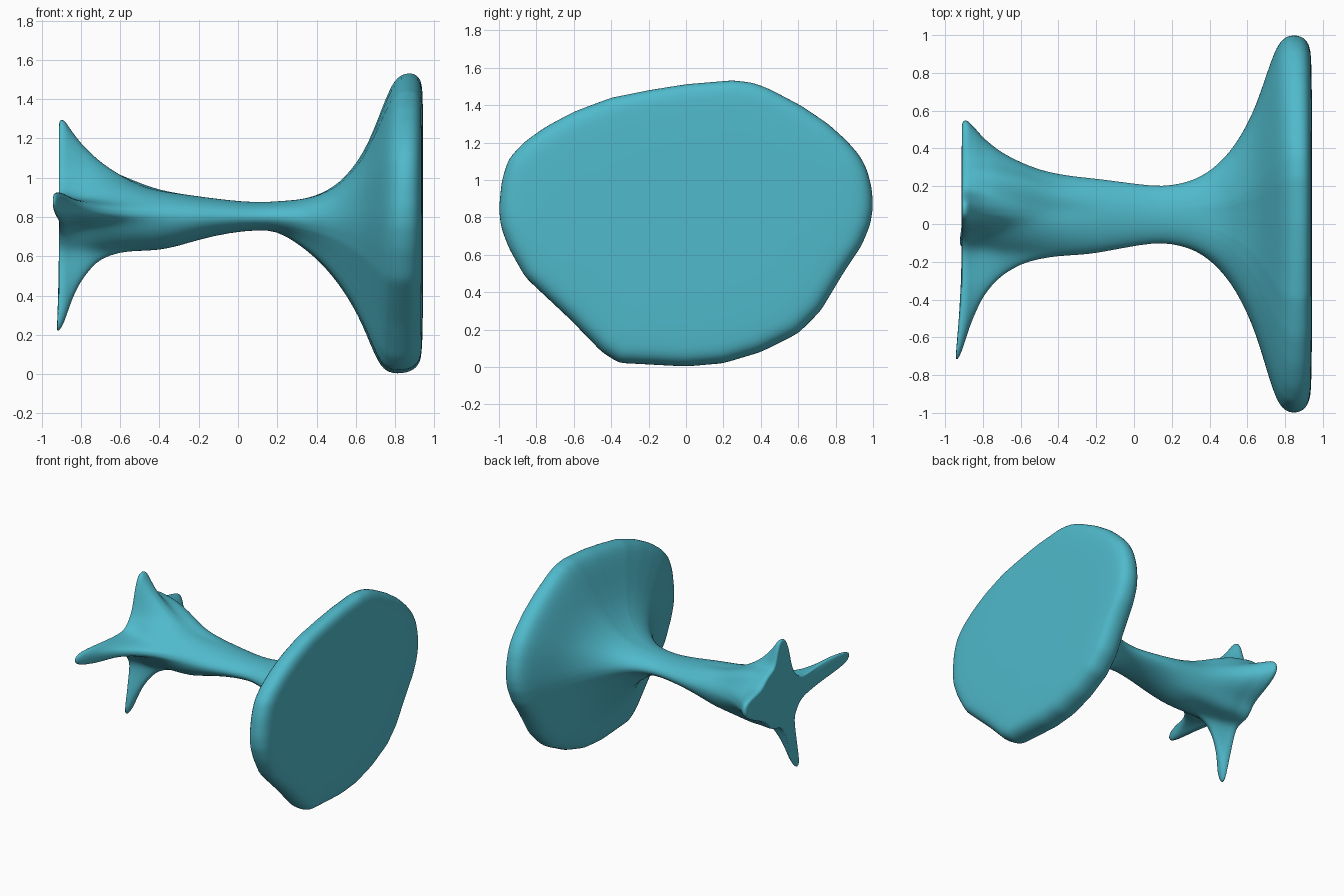
import bpy, bmesh, math

if "Cube" in bpy.data.objects:
    bpy.data.objects.remove(bpy.data.objects["Cube"])

CY, CZ, N = 0.05, 0.80, 144          # loft axis and points per ring

# Plate outline (y, z)
plate = [(1, .85), (.995, .95), (.97, 1.05), (.93, 1.13), (.86, 1.21), (.76, 1.30), (.62, 1.395),
         (.45, 1.485), (.36, 1.52), (.25, 1.533), (0, 1.512), (-.2, 1.48), (-.4, 1.44),
         (-.6, 1.365), (-.75, 1.285), (-.87, 1.20), (-.95, 1.11), (-.985, 1.0),
         (-1, .85), (-.99, .75), (-.95, .64), (-.86, .48), (-.62, .255), (-.45, .08),
         (-.36, .022), (0, .003), (.2, .02), (.4, .08), (.6, .18), (.72, .30),
         (.84, .50), (.94, .65), (.985, .76)]
outline = sorted((math.atan2(z - CZ, y - CY) % math.tau, y - CY, z - CZ) for y, z in plate)
outline = ([(outline[-1][0] - math.tau, *outline[-1][1:])] + outline
           + [(outline[0][0] + math.tau, *outline[0][1:])])

# Star spikes: order +y, top, -y, bottom: angle and width
spike_angle = [math.radians(a) for a in (12, 87, 174, 256)]
spike_width = (.28, .22, .11, .11)
spike_flat = (.03, .03, .035, .03)
# Webs filling the corners between spikes: angle, height
webs = [(math.radians(50), .08), (math.radians(314), .03)]

# Shaft and star rows: x, radius in the four directions, amount of star
rows = [(-.91, .49, .475, .775, .60, 1), (-.90, .505, .485, .785, .60, 1),
        (-.88, .505, .475, .735, .565, 1), (-.86, .48, .44, .60, .47, 1),
        (-.83, .45, .40, .50, .39, 1), (-.80, .41, .36, .435, .33, 1),
        (-.75, .37, .31, .37, .26, .95), (-.70, .33, .265, .32, .21, .85),
        (-.60, .28, .20, .26, .175, .65), (-.50, .24, .155, .235, .17, .4),
        (-.40, .215, .13, .22, .168, .2), (-.30, .20, .118, .215, .145, .1),
        (-.20, .19, .105, .205, .115, 0), (-.05, .17, .085, .175, .08, 0),
        (.10, .15, .073, .15, .065, 0), (.20, .153, .08, .153, .07, 0)]

# Plate flare: x, blend from shaft to plate outline
flare = [(.30, .03), (.36, .065), (.42, .115), (.48, .185), (.54, .28), (.60, .41),
         (.65, .55), (.70, .74), (.74, .885), (.77, .955), (.80, .99), (.84, 1.003),
         (.88, .995), (.905, .975), (.923, .945), (.934, .90), (.940, .82)]


def plate_radius(a):
    for (a0, y0, z0), (a1, y1, z1) in zip(outline, outline[1:]):
        if a0 <= a <= a1:
            dy, dz = y1 - y0, z1 - z0
            return (y0 * dz - z0 * dy) / (math.cos(a) * dz - math.sin(a) * dy)


def oval_radius(a, r):
    c, s = math.cos(a), math.sin(a)
    ry, rz = (r[0] if c > 0 else r[2]), (r[1] if s > 0 else r[3])
    return 1 / math.hypot(c / ry, s / rz)


def turn(a, b):
    return abs((a - b + math.pi) % math.tau - math.pi)


def star_radius(a, r, x):
    core, total = .165, .165
    for i in range(4):
        d = max(0, turn(a, spike_angle[i]) - spike_flat[i])
        w = spike_width[i] * (1 + 2 * (x + .92))
        total += (r[i] - core) / (1 + (d / w) ** 2) * .97
    for angle, height in webs:
        total += height * math.exp(-(turn(a, angle) / .35) ** 2)
    return total


def point(x, a, r):
    return (x, CY + r * math.cos(a), CZ + r * math.sin(a))


def bend(r):
    return .13 * max(0, r - .5)       # spike tips lean outwards


angles = [math.tau * i / N for i in range(N)]
rings = []

# Flat star end, drawn from its centre outwards
first = [star_radius(a, rows[0][1:5], -.91) for a in angles]
for f in (.05, .5, .96):
    rings.append([point(-.912 - bend(r * f), a, r * f) for a, r in zip(angles, first)])

# Star end and shaft
for x, *r, k in rows:
    ring = []
    for a in angles:
        q = (1 - k) * oval_radius(a, r) + k * star_radius(a, r, x)
        ring.append(point(x - bend(q), a, q))
    rings.append(ring)

# Flared plate: lower half opens earlier, upper rim leans forward
for x, t in flare:
    ring = []
    fade = min(1, (.945 - x) / .1)
    for a in angles:
        b = t ** (1 + .3 * math.sin(a)) if x < .84 else t
        lean = .03 * math.sin(a) * t * fade
        ring.append(point(x + lean, a,
                          (1 - b) * oval_radius(a, rows[-1][1:5]) + b * plate_radius(a)))
    rings.append(ring)

# Flat plate face
for f in (.5, .05):
    rings.append([point(.943, a, f * plate_radius(a)) for a in angles])

# Skin the rings
bm = bmesh.new()
loops = [[bm.verts.new(p) for p in ring] for ring in rings]
for l0, l1 in zip(loops, loops[1:]):
    for i in range(N):
        j = (i + 1) % N
        bm.faces.new((l0[i], l0[j], l1[j], l1[i]))
bm.faces.new(loops[0])
bm.faces.new(loops[-1])
bmesh.ops.recalc_face_normals(bm, faces=bm.faces)
for f in bm.faces:
    f.smooth = True
mesh = bpy.data.meshes.new("flared_spool")
bm.to_mesh(mesh)
bm.free()

teal = bpy.data.materials.new("teal")
teal.diffuse_color = (.08, .49, .60, 1)
teal.use_nodes = True
teal.node_tree.nodes["Principled BSDF"].inputs["Base Color"].default_value = teal.diffuse_color
mesh.materials.append(teal)
spool = bpy.data.objects.new("flared_spool", mesh)
bpy.context.collection.objects.link(spool)
sub = spool.modifiers.new("smooth", 'SUBSURF')
sub.levels = sub.render_levels = 1
